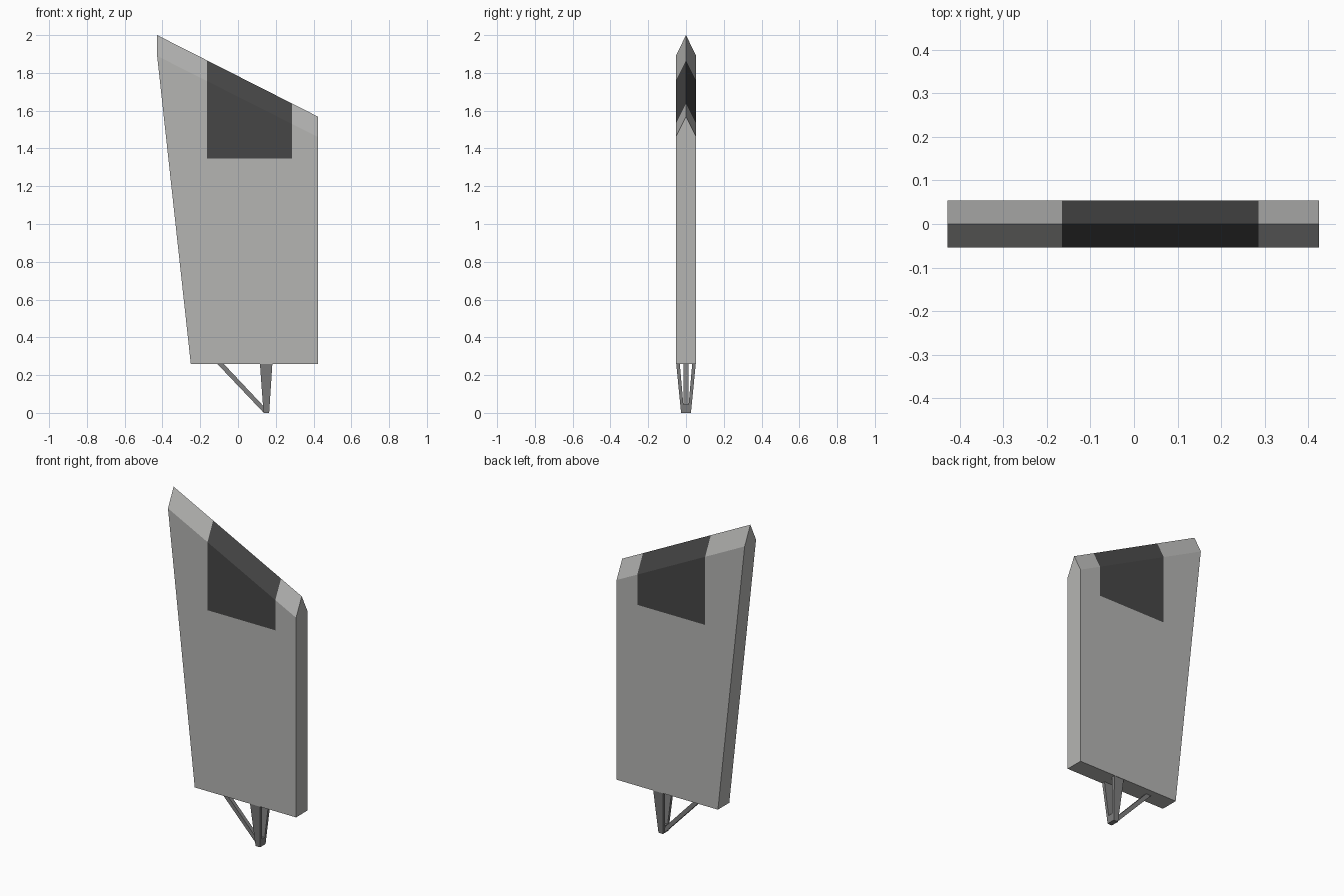
import bpy, bmesh
from mathutils import Vector

if "Cube" in bpy.data.objects:
    bpy.data.objects.remove(bpy.data.objects["Cube"])


def material(name, r, g, b):
    m = bpy.data.materials.new(name)
    m.diffuse_color = (r, g, b, 1)
    m.use_nodes = True
    m.node_tree.nodes["Principled BSDF"].inputs["Base Color"].default_value = m.diffuse_color
    return m


LIGHT = material("light_grey", 0.46, 0.46, 0.45)
DARK = material("dark_grey", 0.062, 0.062, 0.062)
METAL = material("mid_grey", 0.21, 0.21, 0.21)


def finish(bm, name, mats):
    bmesh.ops.recalc_face_normals(bm, faces=bm.faces)
    me = bpy.data.meshes.new(name)
    bm.to_mesh(me)
    bm.free()
    for m in mats:
        me.materials.append(m)
    ob = bpy.data.objects.new(name, me)
    bpy.context.collection.objects.link(ob)
    return ob


def loft(name, bottom, top):
    """Closed prism between two rings given as (x0, x1, y0, y1, z)."""
    bm = bmesh.new()
    rings = []
    for x0, x1, y0, y1, z in (bottom, top):
        rings.append([bm.verts.new(p) for p in
                      ((x0, y0, z), (x1, y0, z), (x1, y1, z), (x0, y1, z))])
    a, b = rings
    bm.faces.new(a)
    bm.faces.new(b)
    for i in range(4):
        j = (i + 1) % 4
        bm.faces.new((a[i], a[j], b[j], b[i]))
    return finish(bm, name, [METAL])


# Blade panel with a ridged, sloping top
T, W = 0.054, 0.428
bm = bmesh.new()
outline = [(-0.25, 0.26), (W - 0.004, 0.26), (W - 0.004, 1.46), (-W, 1.89)]
front = [bm.verts.new((x, -T, z)) for x, z in outline]
back = [bm.verts.new((x, T, z)) for x, z in outline]
ridge_r = bm.verts.new((W - 0.004, 0, 1.568))
ridge_l = bm.verts.new((-W, 0, 2.0))
bm.faces.new(front)
bm.faces.new(back)
for i, j in ((0, 1), (1, 2), (3, 0)):
    bm.faces.new((front[i], front[j], back[j], back[i]))
for side in (front, back):
    bm.faces.new((side[2], side[3], ridge_l, ridge_r))
bm.faces.new((front[2], back[2], ridge_r))
bm.faces.new((front[3], back[3], ridge_l))

# Dark patch cut into the faces around the ridge
X0, X1, Z0 = -0.165, 0.286, 1.348
for co, no in (((X0, 0, 0), (1, 0, 0)), ((X1, 0, 0), (1, 0, 0)),
               ((0, 0, Z0), (0, 0, 1))):
    bmesh.ops.bisect_plane(bm, geom=bm.verts[:] + bm.edges[:] + bm.faces[:],
                           plane_co=Vector(co), plane_no=Vector(no))
for f in bm.faces:
    c = f.calc_center_median()
    f.material_index = int(X0 < c.x < X1 and c.z > Z0)
finish(bm, "blade_panel", [LIGHT, DARK])

# Foot block and the pair of tapered legs
loft("foot", (0.135, 0.165, -0.026, 0.026, 0), (0.132, 0.168, -0.03, 0.03, 0.045))
for s, side in ((-1, "front"), (1, "back")):
    loft(side + "_leg",
         (0.135, 0.165, *sorted((s * 0.010, s * 0.026)), 0.0),
         (0.116, 0.182, *sorted((s * 0.033, s * 0.052)), 0.262))

# Diagonal brace
loft("brace", (0.132, 0.164, -0.012, 0.012, 0.005),
     (-0.112, -0.078, -0.012, 0.012, 0.262))
